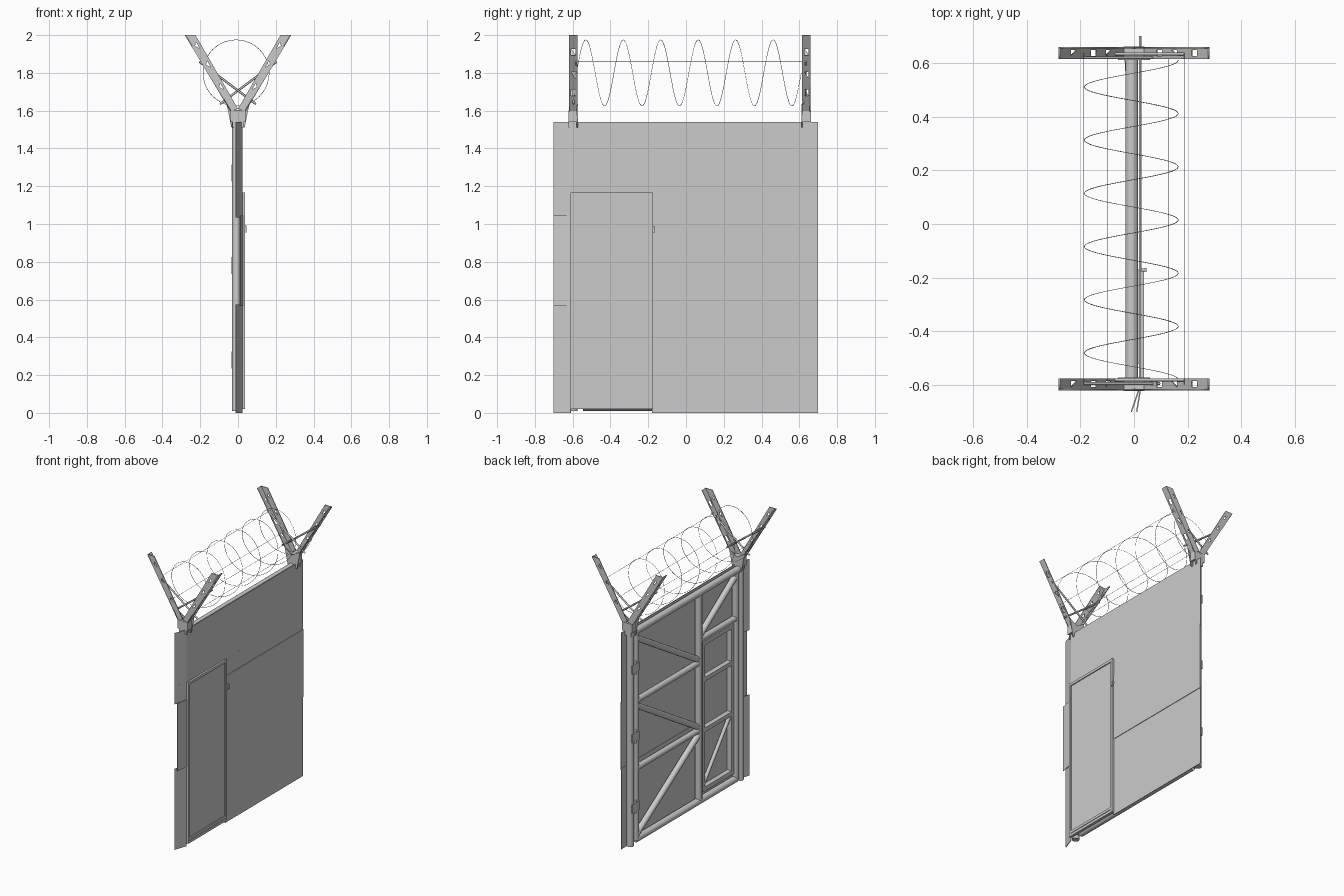
import bpy, bmesh, math
from mathutils import Matrix, Vector

if "Cube" in bpy.data.objects:
    bpy.data.objects.remove(bpy.data.objects["Cube"])


def finish(name, bm):
    bmesh.ops.recalc_face_normals(bm, faces=bm.faces[:])
    me = bpy.data.meshes.new(name)
    bm.to_mesh(me)
    bm.free()
    ob = bpy.data.objects.new(name, me)
    bpy.context.collection.objects.link(ob)
    return ob


def tube(name, a, b, r, seg=14):
    a, b = Vector(a), Vector(b)
    d = b - a
    m = Matrix.Translation((a + b) / 2) @ d.to_track_quat('Z', 'Y').to_matrix().to_4x4()
    bm = bmesh.new()
    bmesh.ops.create_cone(bm, cap_ends=True, segments=seg, radius1=r, radius2=r, depth=d.length, matrix=m)
    for f in bm.faces:
        f.smooth = len(f.verts) == 4
    return finish(name, bm)


def box(name, x, y, z):
    bm = bmesh.new()
    c = [((q[0] + q[1]) / 2) for q in (x, y, z)]
    s = [q[1] - q[0] for q in (x, y, z)]
    bmesh.ops.create_cube(bm, size=1, matrix=Matrix.Translation(c) @ Matrix.Diagonal((*s, 1)))
    return finish(name, bm)


def plate(name, loops, axes, origin, half):
    # flat plate; loops after the first become holes
    cu = bpy.data.curves.new(name, 'CURVE')
    cu.dimensions, cu.fill_mode, cu.extrude = '2D', 'BOTH', half
    for lp in loops:
        sp = cu.splines.new('POLY')
        sp.points.add(len(lp) - 1)
        for p, (u, v) in zip(sp.points, lp):
            p.co = (u, v, 0, 1)
        sp.use_cyclic_u = True
    tmp = bpy.data.objects.new(name + "_tmp", cu)
    bpy.context.collection.objects.link(tmp)
    me = bpy.data.meshes.new_from_object(tmp.evaluated_get(bpy.context.evaluated_depsgraph_get()))
    bpy.data.objects.remove(tmp)
    ob = bpy.data.objects.new(name, me)
    bpy.context.collection.objects.link(ob)
    m = Matrix([Vector(a) for a in axes]).transposed().to_4x4()
    ob.matrix_world = Matrix.Translation(origin) @ m
    return ob


def wire(name, pts, r):
    cu = bpy.data.curves.new(name, 'CURVE')
    cu.dimensions, cu.bevel_depth, cu.bevel_resolution = '3D', r, 0
    sp = cu.splines.new('POLY')
    sp.points.add(len(pts) - 1)
    for p, c in zip(sp.points, pts):
        p.co = (*c, 1)
    ob = bpy.data.objects.new(name, cu)
    bpy.context.collection.objects.link(ob)


def sheet(name, ys, z, x, edge):
    # thin cladding; the strip left of the door bends inwards to x=edge
    bm = bmesh.new()
    cols = []
    for y in ys:
        px = x if y > -0.69 else edge
        cols.append([bm.verts.new((px, y, h)) for h in z])
    for a, b in zip(cols, cols[1:]):
        bm.faces.new((a[0], b[0], b[1], a[1]))
    ob = finish(name, bm)
    md = ob.modifiers.new("thickness", 'SOLIDIFY')
    md.thickness, md.offset = 0.005, 0
    return ob


PX, R = -0.008, 0.024
POSTS = (-0.598, 0.637)
LEAF = (-0.545, -0.13, 0.58)


def rail(name, y0, z0, y1, z1, r=R - 0.003):
    tube(name, (PX, y0, z0), (PX, y1, z1), r)


# posts and leaf uprights
for y in POSTS:
    rail("gate_post", y, 0.01, y, 1.55, R)
for y in LEAF:
    rail("leaf_upright", y, 0.03, y, 1.515, R)

# rails and bracing of the wide bay
rail("top_rail", POSTS[0], 1.515, POSTS[1], 1.515, R)
rail("bottom_rail", LEAF[0], 0.035, LEAF[2], 0.035, R)
for z in (0.54, 1.02):
    rail("cross_rail", LEAF[1], z, LEAF[2], z)
rail("diagonal_upper", LEAF[2], 1.47, LEAF[1], 1.04)
rail("diagonal_middle", LEAF[2], 0.99, LEAF[1], 0.56)
rail("diagonal_lower", LEAF[2], 0.06, LEAF[1], 0.51)
rail("door_lintel", LEAF[0], 1.18, LEAF[1], 1.18)
rail("lintel_diagonal", LEAF[1], 1.2, LEAF[0], 1.48)

# hinges between posts and leaf
for z in (0.28, 0.78, 1.27):
    box("hinge_bracket", (-0.034, 0.0), (0.57, 0.65), (z - 0.03, z + 0.03))
    tube("hinge_pin", (-0.025, 0.609, z - 0.045), (-0.025, 0.609, z + 0.045), 0.011)

# cladding sheets
sheet("sheet_top", (-0.7, -0.61, 0.7), (1.165, 1.54), 0.021, -0.01)
sheet("sheet_top_side", (-0.18, 0.7), (1.035, 1.165), 0.021, 0)
sheet("sheet_top_strip", (-0.7, -0.61), (1.035, 1.165), 0.021, -0.01)
sheet("sheet_middle", (-0.18, 0.7), (0.565, 1.045), 0.025, 0)
sheet("sheet_middle_strip", (-0.7, -0.61), (0.565, 1.045), 0.025, 0.01)
sheet("sheet_bottom", (-0.18, 0.7), (0.0, 0.575), 0.021, 0)
sheet("sheet_bottom_strip", (-0.7, -0.61), (0.0, 0.575), 0.021, -0.01)

# door: skin, raised surround, back frame and handle
box("door_skin", (0.022, 0.030), (-0.605, -0.185), (0.03, 1.16))
for y in (-0.612, -0.192):
    box("door_stile", (0.018, 0.037), (y, y + 0.016), (0.02, 1.168))
for z in (0.02, 0.042, 1.148):
    box("door_edge", (0.018, 0.037), (-0.61, -0.18), (z, z + 0.018))
for z in (0.08, 0.5, 0.86, 1.12):
    box("door_back_rail", (-0.012, 0.022), (-0.52, -0.17), (z, z + 0.03))
for y in (-0.52, -0.195):
    box("door_back_stile", (-0.012, 0.022), (y, y + 0.025), (0.08, 1.15))
tube("door_back_brace", (0.005, -0.18, 0.1), (0.005, -0.5, 0.5), 0.013)
tube("door_handle_stem", (0.02, -0.172, 0.985), (0.046, -0.172, 0.985), 0.006)
box("door_handle", (0.038, 0.046), (-0.178, -0.164), (0.955, 0.99))


def holes(length, tri):
    out = []
    for i, f in enumerate((0.24, 0.47, 0.78)):
        c, h = length * f, 0.02
        if (i + tri) % 2:
            out.append([(c - h, 0.012), (c + h, 0.012), (c + h, -0.01)])
        else:
            out.append([(c - h, -0.01), (c + h, -0.01), (c + h, 0.012), (c - h, 0.012)])
    return out


# forked arms with pierced angle flanges on each post
for y, out in zip(POSTS, (-1, 1)):
    box("fork_socket", (-0.04, 0.04), (y - 0.025, y + 0.025), (1.54, 1.6))
    plate("fork_gusset", [[(-0.06, 1.635), (-0.035, 1.51), (0.035, 1.51), (0.06, 1.635), (0, 1.6)]],
          ((1, 0, 0), (0, 0, 1), (0, -1, 0)), (0, y - out * 0.022, 0), 0.003)
    for dy in (-0.02, 0.02):
        box("socket_clip", (-0.03, 0.03), (y + dy - 0.005, y + dy + 0.005), (1.51, 1.55))
    for s in (-1, 1):
        d = Vector((s * 0.24, 0, 0.40)).normalized()
        yv = Vector((0, 1, 0))
        L = 0.466
        plate("fork_outer_flange", [[(0, -0.0225), (L, -0.0225), (L, 0.0225), (0, 0.0225)]] + holes(L, s < 0),
              (d, yv, d.cross(yv)), (s * 0.039, y, 1.6), 0.0025)
        hs = []
        for f in (0.3, 0.6, 0.85):
            cx, cz = 0.02 + 0.2325 * f, 1.605 + 0.395 * f
            hs.append([(s * (cx - 0.015), cz - 0.012), (s * (cx + 0.010), cz + 0.002), (s * (cx + 0.004), cz + 0.022)])
        face = [(0, 1.61), (s * 0.04, 1.595), (s * 0.28, 2.0), (s * 0.225, 2.0)]
        plate("fork_side_flange", [face] + hs,
              ((1, 0, 0), (0, 0, 1), (0, -1, 0)), (0, y + out * 0.02, 0), 0.0025)
        # crossing brace rods
        by = y - out * 0.01 + s * 0.007
        tube("fork_brace", (s * 0.205, by, 1.86), (-s * 0.095, by, 1.635), 0.006, 6)

# strand wires and the coil resting in the fork
for x, z in ((-0.187, 1.86), (0.127, 1.72), (-0.1, 1.72), (0.187, 1.86)):
    wire("strand_wire", [(x, POSTS[0], z), (x, POSTS[1], z)], 0.0012)
turns, n = 6, 240
wire("wire_coil", [(0.175 * math.cos(2 * math.pi * turns * i / n) - 0.01, -0.58 + 1.19 * i / n,
                    1.8 + 0.175 * math.sin(2 * math.pi * turns * i / n)) for i in range(n + 1)], 0.0013)
